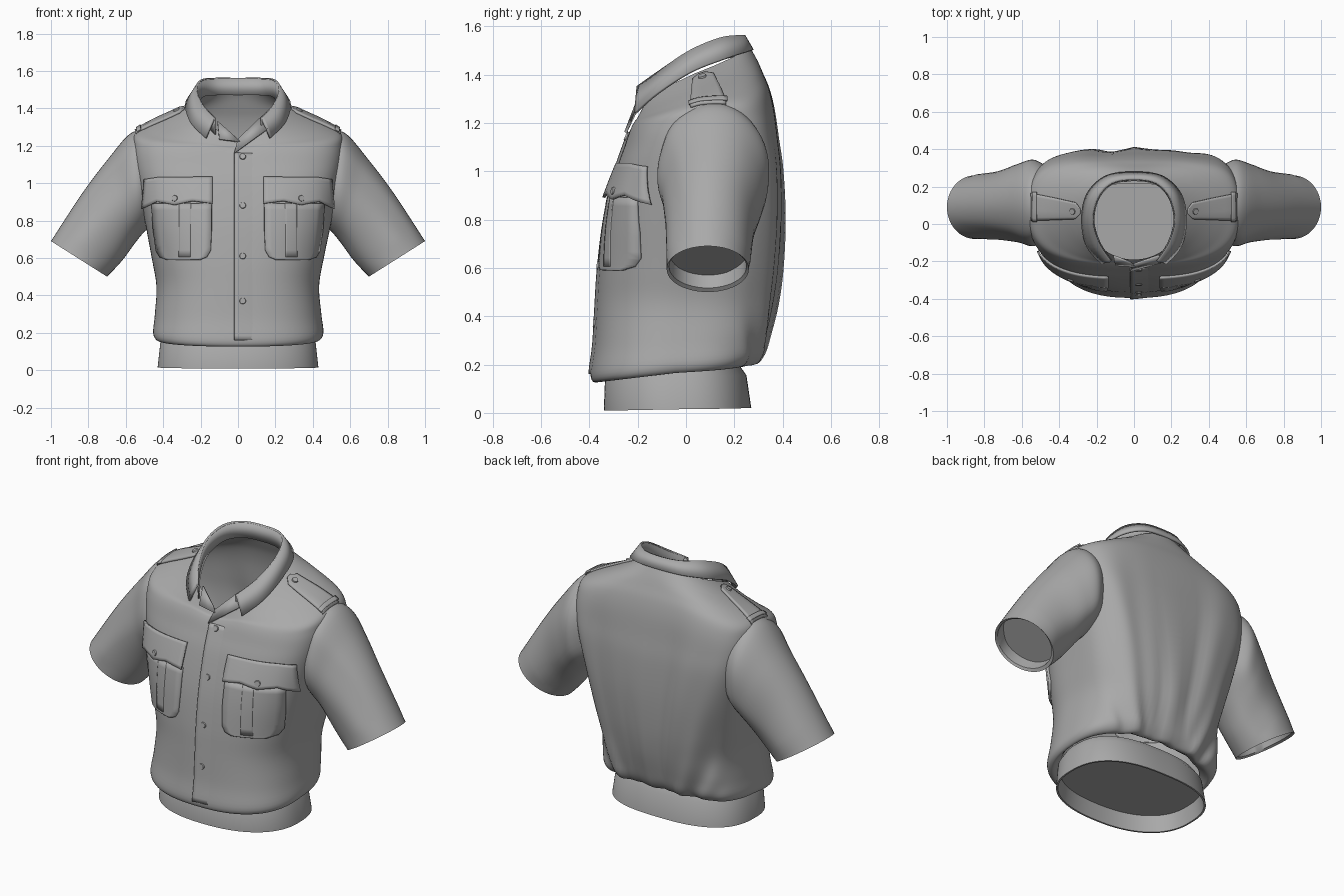
import bpy, bmesh, math
from mathutils import Vector
from mathutils.bvhtree import BVHTree

if "Cube" in bpy.data.objects:
    bpy.data.objects.remove(bpy.data.objects["Cube"])

cloth = bpy.data.materials.new("grey_cloth")
cloth.use_nodes = True
GREY = (0.4, 0.4, 0.4, 1)
cloth.diffuse_color = GREY
cloth.node_tree.nodes["Principled BSDF"].inputs["Base Color"].default_value = GREY


def finish(name, bm, thick=0):
    bmesh.ops.recalc_face_normals(bm, faces=bm.faces)
    me = bpy.data.meshes.new(name)
    bm.to_mesh(me)
    bm.free()
    ob = bpy.data.objects.new(name, me)
    bpy.context.collection.objects.link(ob)
    me.materials.append(cloth)
    if thick:
        mod = ob.modifiers.new("thickness", "SOLIDIFY")
        mod.thickness, mod.offset = thick, 0
    bpy.ops.object.select_all(action="DESELECT")
    ob.select_set(True)
    bpy.context.view_layer.objects.active = ob
    bpy.ops.object.shade_smooth_by_angle(angle=math.radians(40))
    return ob


def spline(rows, n):
    """Catmull-Rom resampling of a list of number tuples."""
    out = []
    for i in range(len(rows) - 1):
        a, b, c, d = (rows[max(0, min(len(rows) - 1, i + k))] for k in (-1, 0, 1, 2))
        for j in range(n):
            t = j / n
            out.append(tuple(q + t / 2 * (r - p + t * (2 * p - 5 * q + 4 * r - s + t * (3 * (q - r) + s - p)))
                             for p, q, r, s in zip(a, b, c, d)))
    return out + [tuple(rows[-1])]


def loft(name, rings, closed=True, cap=False, thick=0):
    bm = bmesh.new()
    vs = [[bm.verts.new(p) for p in ring] for ring in rings]
    n = len(vs[0])
    for a, b in zip(vs, vs[1:]):
        for i in range(n if closed else n - 1):
            j = (i + 1) % n
            bm.faces.new((a[i], a[j], b[j], b[i]))
    if cap:
        bm.faces.new(vs[-1])
    return finish(name, bm, thick)


def torso_ring(z, w, front, back, tilt, power, drop, folds, n=120):
    yc, half, ring = (front + back) / 2, (back - front) / 2, []
    for i in range(n):
        a = 2 * math.pi * i / n
        c, s = math.cos(a), math.sin(a)
        p = power + (power - 2 if s > 0 else 0)
        x = w * math.copysign(abs(c) ** (2 / p), c)
        y = half * math.copysign(abs(s) ** (2 / p), s)
        # soft folds that fan out from the waist across the back and sides
        k = max(0, s + 0.3) * folds
        wave = math.sin(x * 26 / (0.6 + z) + 0.8) + 0.6 * math.sin(x * 41 / (0.5 + z) + 2 * z)
        f = 1 + 0.025 * k * wave
        vee = drop * max(0, 1 - abs(x) / 0.16) if s < 0 else 0
        # the shoulders fall away towards the sleeves at the back
        slope = tilt * (1 - 0.8 * (x / 0.56) ** 2 if s > 0 else 1)
        ring.append((x * (1 + 0.012 * k * math.sin(9 * z + 5 * a)), yc + y * f, z + slope * y - vee))
    return ring


# Body: height, half width, front, back, tilt, squareness, neck drop, folds
body_rows = [
    (.20, .40, -.31, .23, .12, 2.3, 0, .5),
    (.165, .43, -.37, .28, .12, 2.4, 0, 1),
    (.20, .455, -.395, .315, .12, 2.5, 0, 1.1),
    (.30, .445, -.38, .34, .06, 2.5, 0, 1),
    (.45, .435, -.37, .37, 0, 2.5, 0, 1),
    (.60, .46, -.36, .39, 0, 2.6, 0, .9),
    (.80, .50, -.335, .40, 0, 2.8, 0, .8),
    (1.0, .54, -.29, .395, 0, 3, 0, .6),
    (1.12, .56, -.255, .38, .05, 3, 0, .4),
    (1.21, .562, -.235, .365, .15, 2.9, .01, .2),
    (1.27, .55, -.22, .345, .25, 2.7, .02, .1),
    (1.31, .48, -.21, .32, .35, 2.4, .03, 0),
    (1.355, .37, -.20, .295, .42, 2.1, .05, 0),
    (1.405, .25, -.19, .265, .47, 2, .08, 0)]
body = loft("shirt_body", [torso_ring(*r) for r in spline(body_rows, 5)])
tree = BVHTree.FromPolygons([v.co for v in body.data.vertices],
                            [tuple(p.vertices) for p in body.data.polygons])

# Waistband with a turned-in hem and closed inside
band_rows = [(.20, .385, -.30, .215), (.15, .415, -.335, .25), (.015, .43, -.34, .27),
             (.015, .42, -.33, .26), (.11, .405, -.32, .245)]
loft("waistband", [torso_ring(*r, .02, 2.3, 0, 0) for r in band_rows], cap=True)

# Sleeves: top x, top z, bottom x, bottom z, centre y, half depth
sleeve_rows = [(.49, 1.29, .45, .78, .115, .20), (.58, 1.262, .50, .74, .115, .235),
               (.69, 1.135, .55, .68, .115, .21), (.83, .95, .62, .585, .10, .18),
               (1.0, .69, .70, .50, .09, .17)]
cuff = (.982, .692, .712, .517, .09, .16)
lining = (.945, .745, .675, .57, .09, .155)


def sleeve_ring(side, x1, z1, x2, z2, yc, depth, n=48):
    ring = []
    for i in range(n):
        c, s = math.cos(2 * math.pi * i / n), math.sin(2 * math.pi * i / n)
        crease = 1 + 0.025 * math.sin(14 * z2 + 7 * s + 3 * c) * (x2 < .69)
        ring.append((side * ((x1 + x2) / 2 + c * (x1 - x2) / 2),
                     yc + depth * s * crease, (z1 + z2) / 2 + c * (z1 - z2) / 2))
    return ring


def cast(u, v, above=False):
    """Point and outward normal on the body, seen from the front or above."""
    start, way = (Vector((u, v, 3)), Vector((0, 0, -1))) if above else (Vector((u, -2, v)), Vector((0, 1, 0)))
    co, no = tree.ray_cast(start, way)[:2]
    return co, (-no if no.dot(way) > 0 else no)


def panel(name, pairs, side=1, above=False, thick=.012, rise=0, lift=.004):
    """Cloth plate laid on the body between pairs of edge points."""
    rows = []
    for p in [r for a, b in zip(pairs, pairs[1:]) for r in
              [tuple(m + (q - m) * j / 4 for m, q in zip(a, b)) for j in range(4)]] + [pairs[-1]]:
        row = []
        for j in range(9):
            t = j / 8
            co, no = cast(side * (p[0] + (p[2] - p[0]) * t), p[1] + (p[3] - p[1]) * t, above)
            row.append(co + no * (lift + rise * t))
        rows.append(row)
    loft(name, rows, closed=False, thick=thick)


def button(name, u, v, above=False, lift=.01, radius=.018):
    co, no = cast(u, v, above)
    bm = bmesh.new()
    bmesh.ops.create_cone(bm, cap_ends=True, segments=20, radius1=radius, radius2=radius * .85, depth=.01)
    bm.transform(no.to_track_quat("Z", "Y").to_matrix().to_4x4())
    bmesh.ops.translate(bm, verts=bm.verts, vec=co + no * lift)
    finish(name, bm)


# Pocket outlines, edge to edge
pocket = [(.14, .89, .455, .89), (.14, .75, .445, .75), (.145, .64, .43, .64),
          (.165, .605, .41, .605), (.20, .59, .37, .59)]
pleat = [(.25, z, .31, z) for z in (.89, .75, .605)]
flap = [(.135, 1.03, .135, .885), (.24, 1.03, .24, .90), (.33, 1.03, .33, .88),
        (.42, 1.03, .42, .90), (.495, 1.02, .49, .865)]
strap = [(.285, .055, .285, .08), (.31, .03, .31, .115), (.42, .025, .42, .14), (.545, .02, .545, .165)]
loop = [(.515, .015, .515, .17), (.535, .015, .535, .17)]

for side, label in ((1, "left"), (-1, "right")):
    rings = [sleeve_ring(side, *r) for r in spline(sleeve_rows, 6) + [cuff, lining]]
    loft(label + "_sleeve", rings, cap=True)
    panel(label + "_pocket", pocket, side, thick=.018)
    panel(label + "_pocket_pleat", pleat, side, thick=.008, lift=.011)
    panel(label + "_pocket_flap", flap, side, rise=.02, lift=.006)
    panel(label + "_shoulder_strap", strap, side, True, thick=.014)
    panel(label + "_strap_loop", loop, side, True, thick=.01, lift=.011)
    button(label + "_pocket_button", side * .33, .915, lift=.028)
    button(label + "_strap_button", side * .325, .07, True, lift=.013)

# Front closure: the overlapping edge fades into the body
panel("placket", [(-.02, 1.16 - .1 * i, .13, 1.16 - .1 * i) for i in range(11)], thick=.006, rise=-.014, lift=.006)
for i, z in enumerate((1.14, .88, .61, .37)):
    button("front_button_%d" % (i + 1), .025, z, lift=.006)

# Collar: inner stand, fold line and outer edge from centre back to tip
fold = [(0, .24, 1.56), (.12, .22, 1.56), (.195, .14, 1.55), (.222, .02, 1.50),
        (.19, -.10, 1.42), (.125, -.20, 1.35)]
edge = [(0, .275, 1.50), (.15, .255, 1.495), (.25, .16, 1.465), (.278, .02, 1.41),
        (.25, -.12, 1.32), (.172, -.21, 1.24)]
stand = [(x * .97, y * .97, z - .09) for x, y, z in fold]


def both_sides(half):
    right = [(-x, y, z) for x, y, z in half[:0:-1]]
    return spline(right + half, 6)


loft("collar", [both_sides(r) for r in (fold, edge)], closed=False, thick=.012)
loft("collar_stand", [both_sides(r) for r in (fold, stand)], closed=False, thick=.008)

# Turned-back lapels below the collar
loft("left_lapel", [[(-.02, -.25, 1.16), (.16, -.20, 1.29)],
                    [(0, -.215, 1.235), (.13, -.17, 1.36)]], closed=False, thick=.012)
loft("right_lapel", [[(.01, -.225, 1.22), (-.10, -.22, 1.235)],
                     [(-.02, -.205, 1.25), (-.11, -.17, 1.33)]], closed=False, thick=.012)
